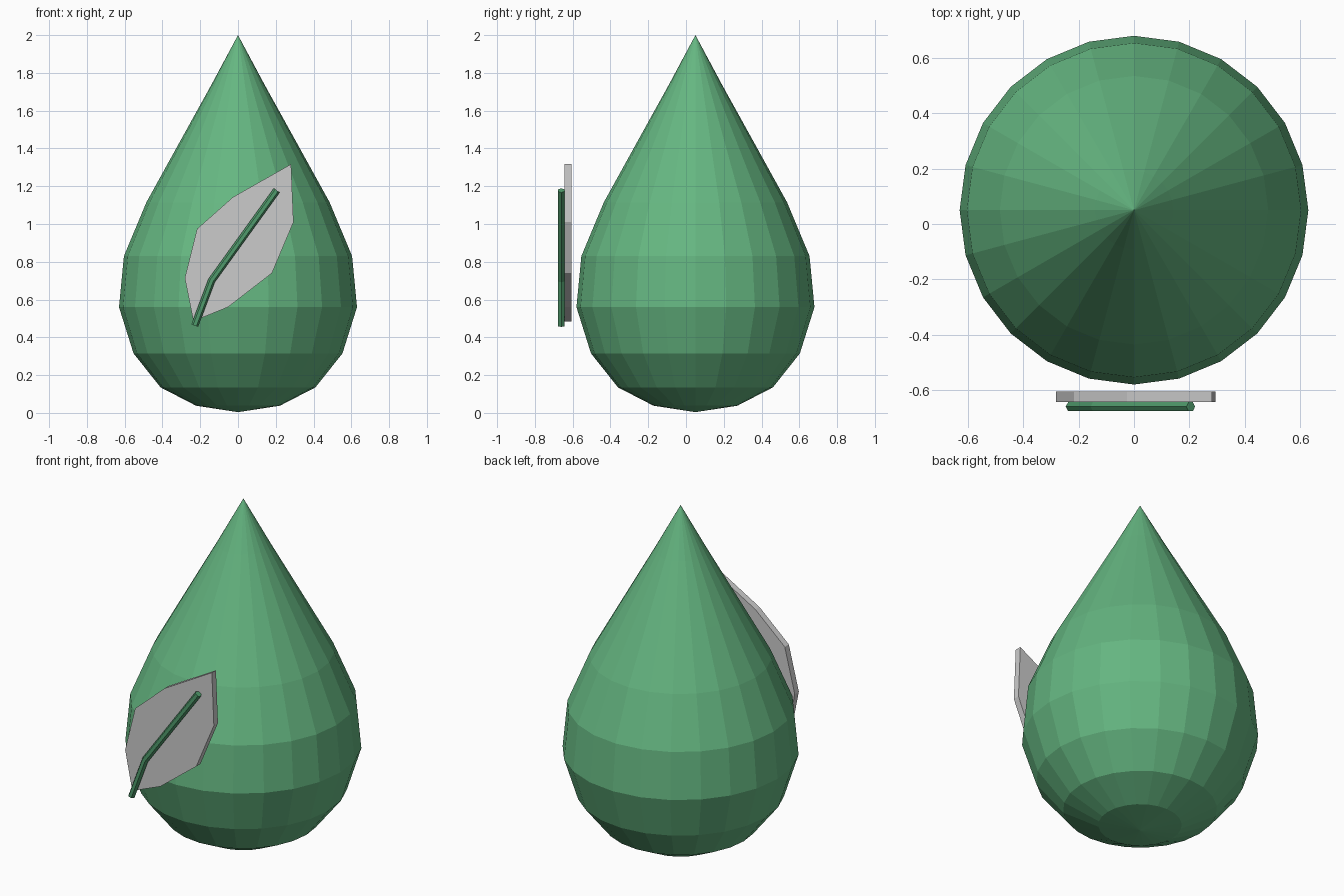
import bpy, math
from mathutils import Vector

if "Cube" in bpy.data.objects:
    bpy.data.objects.remove(bpy.data.objects["Cube"])


def material(name, color):
    m = bpy.data.materials.new(name)
    m.diffuse_color = color
    m.use_nodes = True
    m.node_tree.nodes["Principled BSDF"].inputs["Base Color"].default_value = m.diffuse_color
    return m


def make_object(name, verts, faces, mat=None):
    mesh = bpy.data.meshes.new(name)
    mesh.from_pydata(verts, [], faces)
    mesh.validate()
    obj = bpy.data.objects.new(name, mesh)
    bpy.context.collection.objects.link(obj)
    if mat:
        mesh.materials.append(mat)
    return obj


def ring_faces(rings, n):
    return [(r * n + i, r * n + (i + 1) % n, (r + 1) * n + (i + 1) % n, (r + 1) * n + i)
            for r in range(rings - 1) for i in range(n)]


green = material("green", (0.13, 0.47, 0.22, 1))
dark_green = material("dark_green", (0.08, 0.33, 0.15, 1))

# Drop body: lathed profile with a pole at each end
SIDES, CY = 24, 0.05
profile = [(0.222, 0.038), (0.41, 0.135), (0.553, 0.315), (0.63, 0.56), (0.604, 0.83),
           (0.485, 1.115), (0.322, 1.41), (0.142, 1.735)]
verts = [(r * math.cos(math.tau * i / SIDES), CY + r * math.sin(math.tau * i / SIDES), z)
         for r, z in profile for i in range(SIDES)]
faces = ring_faces(len(profile), SIDES)
bottom, top = len(verts), len(verts) + 1
verts += [(0, CY, 0.004), (0, CY, 2.0)]
last = (len(profile) - 1) * SIDES
for i in range(SIDES):
    j = (i + 1) % SIDES
    faces += [(bottom, j, i), (last + i, last + j, top)]
make_object("drop_body", verts, faces, green)

# Leaf plate: extruded outline in front of the body
outline = [(-0.236, 0.485), (-0.053, 0.56), (0.18, 0.74), (0.294, 1.01),
           (0.281, 1.317), (-0.026, 1.143), (-0.217, 0.974), (-0.282, 0.714)]
n = len(outline)
verts = [(x, y, z) for y in (-0.606, -0.644) for x, z in outline]
faces = ring_faces(2, n) + [tuple(range(n)), tuple(range(2 * n - 1, n - 1, -1))]
leaf = make_object("leaf_plate", verts, [f[::-1] for f in faces])

# Leaf vein: hexagonal tube along a bent path
path = [Vector(p) for p in ((-0.229, -0.66, 0.462), (-0.14, -0.66, 0.70), (0.205, -0.66, 1.178))]
d1, d2 = (path[1] - path[0]).normalized(), (path[2] - path[1]).normalized()
R, H = 0.019, 6
depth = Vector((0, 1, 0))
verts = []
for p, d in zip(path, (d1, (d1 + d2).normalized(), d2)):
    side = d.cross(depth)
    verts += [p + R * (math.cos(math.tau * i / H) * side + math.sin(math.tau * i / H) * depth)
              for i in range(H)]
# Ring order is side then depth, so reverse to face outwards
faces = ring_faces(3, H) + [tuple(range(H - 1, -1, -1)), tuple(range(2 * H, 3 * H))]
vein = make_object("leaf_vein", verts, faces, dark_green)

# Consistent outward normals
import bmesh
for obj in bpy.context.collection.objects:
    bm = bmesh.new()
    bm.from_mesh(obj.data)
    bmesh.ops.recalc_face_normals(bm, faces=bm.faces)
    bm.to_mesh(obj.data)
    bm.free()
